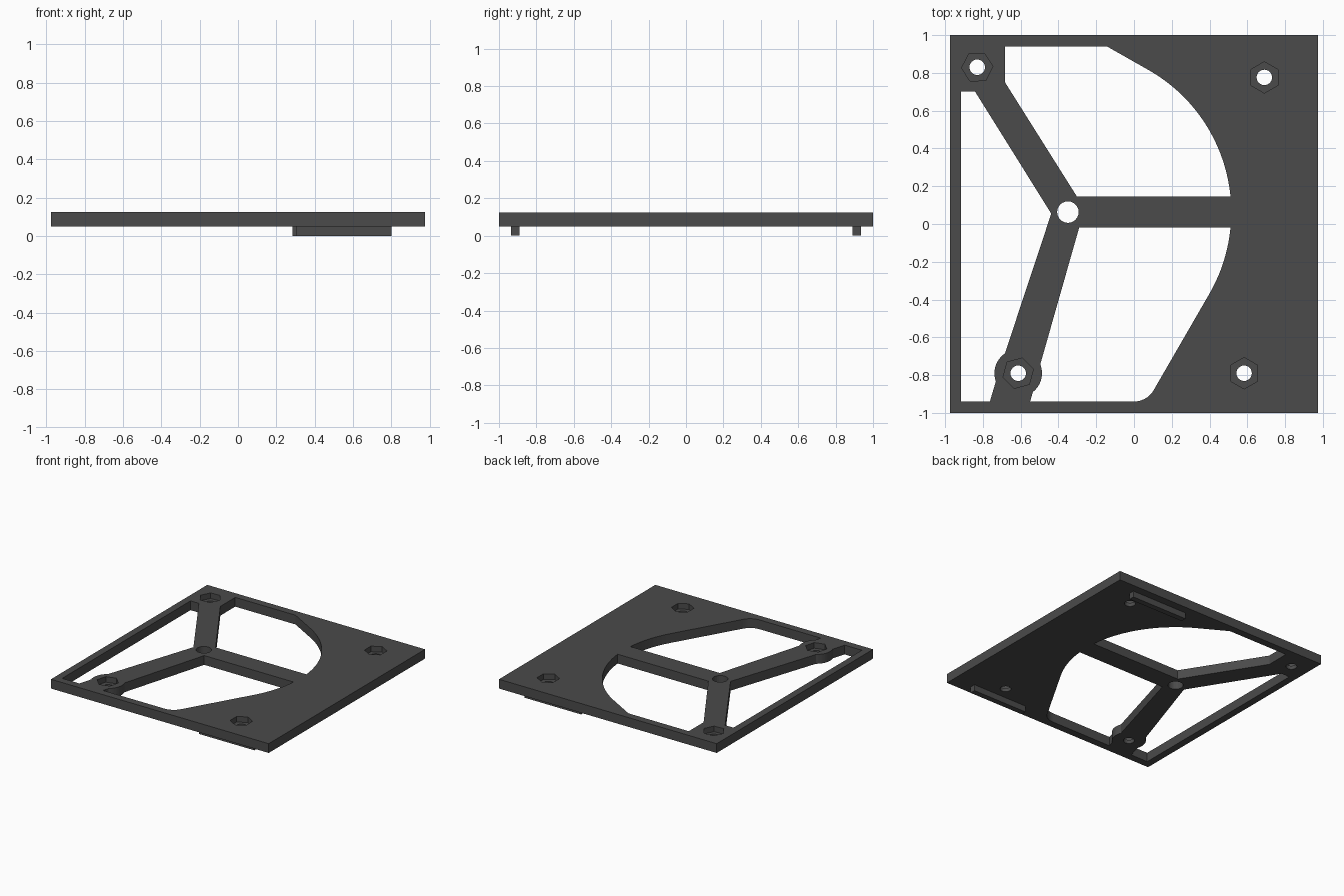
import bpy, bmesh
from math import cos, sin, radians

if "Cube" in bpy.data.objects:
    bpy.data.objects.remove(bpy.data.objects["Cube"])

Z0, Z1 = 0.05, 0.125          # plate underside and top
HUB = (-0.35, 0.063)          # centre of the three struts
BOSS = (-0.613, -0.79)        # rounded screw boss on the front strut

grey = bpy.data.materials.new("dark grey plastic")
grey.diffuse_color = (0.07, 0.07, 0.07, 1)
grey.use_nodes = True
grey.node_tree.nodes["Principled BSDF"].inputs["Base Color"].default_value = grey.diffuse_color


def arc(c, r, a0, a1, n):
    """Points on a circular arc, angles in degrees."""
    return [(c[0] + r * cos(radians(a0 + (a1 - a0) * i / n)),
             c[1] + r * sin(radians(a0 + (a1 - a0) * i / n))) for i in range(n + 1)]


def prism(name, pts, z0, z1):
    """Solid made by extruding an outline upwards."""
    bm = bmesh.new()
    face = bm.faces.new([bm.verts.new((x, y, z0)) for x, y in pts])
    top = bmesh.ops.extrude_face_region(bm, geom=[face])["geom"]
    bmesh.ops.translate(bm, vec=(0, 0, z1 - z0),
                        verts=[g for g in top if isinstance(g, bmesh.types.BMVert)])
    bmesh.ops.recalc_face_normals(bm, faces=bm.faces)
    me = bpy.data.meshes.new(name)
    bm.to_mesh(me)
    bm.free()
    me.materials.append(grey)
    ob = bpy.data.objects.new(name, me)
    bpy.context.collection.objects.link(ob)
    return ob


def box(x0, x1, y0, y1):
    return [(x0, y0), (x1, y0), (x1, y1), (x0, y1)]


plate = prism("plate", box(-0.975, 0.975, -1, 1), Z0, Z1)


def cut(name, pts, z0=0.0, z1=0.2):
    """Cut a prism out of the plate."""
    cutter = prism(name, pts, z0, z1)
    cutter.hide_render = True
    cutter.hide_set(True)
    mod = plate.modifiers.new(name, "BOOLEAN")
    mod.operation, mod.solver, mod.object = "DIFFERENCE", "EXACT", cutter


# Three windows that leave the struts and the thin frame
cut("back_window", [(-0.683, 0.94), (-0.683, 0.75), (-0.302, 0.145)]
    + arc(HUB, 0.865, 5.4, 60, 18) + [(-0.143, 0.94)])
cut("front_window", [(0.51, -0.018), (-0.29, -0.018)]
    + arc(BOSS, 0.126, 22, -52, 12) + [(-0.55, -0.94), (0.0, -0.94)]
    + arc((0.0, -0.82), 0.12, -80, -30, 6) + arc(HUB, 0.865, -30, -5.8, 10))
cut("left_window", [(-0.917, 0.702), (-0.842, 0.702), (-0.438, 0.055)]
    + arc(BOSS, 0.126, 124, 200, 12) + [(-0.763, -0.94), (-0.917, -0.94)])

# Hub hole, then screw holes with hexagonal nut pockets
cut("hub_hole", arc(HUB, 0.057, 0, 345, 23))
screws = [(-0.83, 0.83, 3), (0.69, 0.776, 30), (0.583, -0.79, 30), (*BOSS, 15)]
for i, (x, y, turn) in enumerate(screws):
    cut(f"screw_hole_{i}", arc((x, y), 0.041, 0, 345, 23))
    cut(f"nut_pocket_{i}", arc((x, y), 0.083, turn, turn + 300, 5), 0.08, 0.2)

# Locating rails under the plate
prism("front_rail", box(0.305, 0.80, -0.935, -0.89), 0, Z0)
prism("back_rail", box(0.285, 0.79, 0.89, 0.935), 0, Z0)
